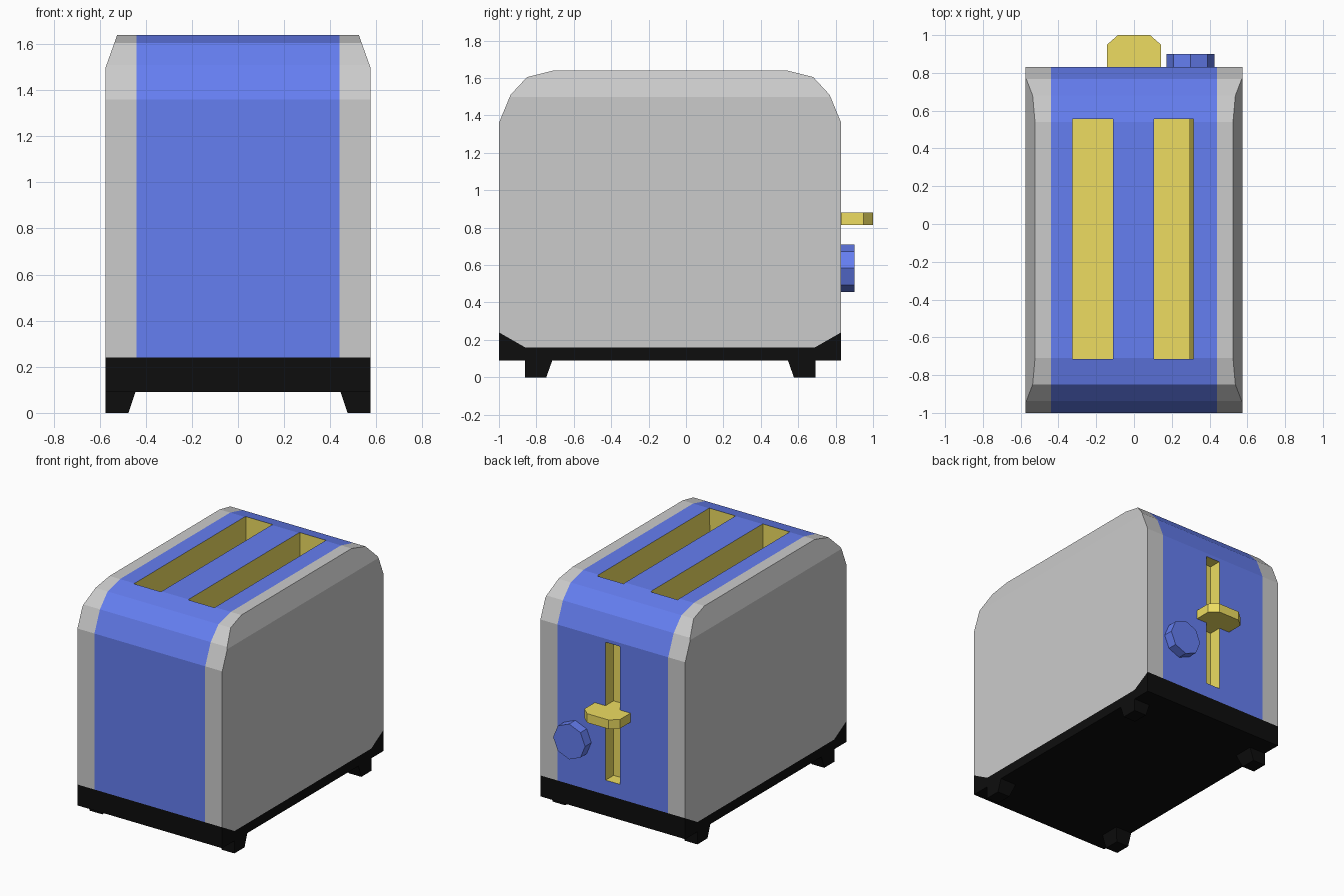
import bpy, bmesh, math
from mathutils import Matrix, Vector

if "Cube" in bpy.data.objects:
    bpy.data.objects.remove(bpy.data.objects["Cube"])


def material(name, rgb):
    m = bpy.data.materials.new(name)
    m.diffuse_color = (*rgb, 1)
    m.use_nodes = True
    m.node_tree.nodes["Principled BSDF"].inputs["Base Color"].default_value = m.diffuse_color
    return m


BLUE = material("blue", (0.13, 0.21, 0.88))
BRASS = material("brass", (0.85, 0.72, 0.12))
BLACK = material("black", (0.004, 0.004, 0.004))


def finish(name, bm, mats=(), index=0):
    bmesh.ops.recalc_face_normals(bm, faces=bm.faces)
    for f in bm.faces:
        f.material_index = index
    me = bpy.data.meshes.new(name)
    bm.to_mesh(me)
    bm.free()
    for m in mats:
        me.materials.append(m)
    ob = bpy.data.objects.new(name, me)
    bpy.context.collection.objects.link(ob)
    return ob


def prism(bm, points, offset):
    """Extrude a closed polygon of 3D points along offset."""
    f = bm.faces.new([bm.verts.new(p) for p in points])
    ext = bmesh.ops.extrude_face_region(bm, geom=[f], use_keep_orig=True)
    vs = [g for g in ext["geom"] if isinstance(g, bmesh.types.BMVert)]
    bmesh.ops.translate(bm, verts=vs, vec=offset)


def frustum(bm, low, high, z0, z1):
    """Box between two (x0, x1, y0, y1) rectangles."""
    v = [bm.verts.new((x, y, z)) for r, z in ((low, z0), (high, z1))
         for x, y in ((r[0], r[2]), (r[1], r[2]), (r[1], r[3]), (r[0], r[3]))]
    bm.faces.new(v[3::-1])
    bm.faces.new(v[4:])
    for i in range(4):
        j = (i + 1) % 4
        bm.faces.new((v[i], v[j], v[j + 4], v[i + 4]))


YC, W, CORE = -0.085, 0.575, 0.44

# Side outline of the shell, mirrored front to back
half = [(0.775, 0.16), (0.915, 0.24), (0.915, 1.36), (0.853, 1.51), (0.765, 1.605), (0.625, 1.64)]
outline = [(YC + y, z) for y, z in half] + [(YC - y, z) for y, z in reversed(half)]

# Blue centre shell
bm = bmesh.new()
prism(bm, [(-CORE, y, z) for y, z in outline], (2 * CORE, 0, 0))
shell = finish("centre_shell", bm, (BLUE, BRASS))

# Bread slots and lever track, cut from the shell
bm = bmesh.new()
frustum(bm, (-0.325, -0.11, -0.715, 0.555), (-0.325, -0.11, -0.715, 0.555), 0.55, 1.8)
frustum(bm, (0.105, 0.29, -0.715, 0.555), (0.105, 0.317, -0.715, 0.555), 0.55, 1.64 + 0.1)
frustum(bm, (-0.057, 0.057, 0.74, 0.95), (-0.057, 0.057, 0.74, 0.95), 0.345, 1.335)
cutter = finish("slot_cutter", bm, (BLUE, BRASS), 1)
cutter.hide_render = True
cutter.display_type = 'WIRE'
cut = shell.modifiers.new("slots", 'BOOLEAN')
cut.operation = 'DIFFERENCE'
cut.solver = 'EXACT'
cut.object = cutter

# Grey side panels with a chamfered top edge
for s, name in ((-1, "left_panel"), (1, "right_panel")):
    bm = bmesh.new()
    prism(bm, [(s * CORE, y, z) for y, z in outline], (s * (W - CORE), 0, 0))
    bmesh.ops.bisect_plane(bm, geom=bm.verts[:] + bm.edges[:] + bm.faces[:],
                           plane_co=(s * 0.524, 0, 1.64), plane_no=Vector((s * 0.14, 0, 0.05)).normalized(),
                           clear_outer=True)
    bmesh.ops.holes_fill(bm, edges=[e for e in bm.edges if e.is_boundary], sides=0)
    finish(name, bm)

# Black base tray with raised ends
bm = bmesh.new()
tray = [(0.915, 0.09), (0.915, 0.24), (0.775, 0.16)]
tray = [(YC + y, z) for y, z in tray] + [(YC - y, z) for y, z in reversed(tray)]
prism(bm, [(-W, y, z) for y, z in tray], (2 * W, 0, 0))
finish("base", bm, (BLACK,))

# Four tapered feet
bm = bmesh.new()
for sx in (-1, 1):
    for sy in (-1, 1):
        rects = []
        for xi, yi in ((0.475, 0.662), (0.445, 0.63)):
            xs = sorted((sx * xi, sx * W))
            ys = sorted((YC + sy * yi, YC + sy * 0.777))
            rects.append((*xs, *ys))
        frustum(bm, *rects, 0, 0.09)
finish("feet", bm, (BLACK,))

# Lever with a stem reaching into the track
bm = bmesh.new()
side = [(0.057, 0.74), (0.057, 0.832), (0.142, 0.832), (0.142, 0.95), (0.085, 1.0)]
pts = side + [(-x, y) for x, y in reversed(side)]
prism(bm, [(x, y, 0.815) for x, y in pts], (0, 0, 0.065))
finish("lever", bm, (BRASS,))

# Eight-sided browning knob
bm = bmesh.new()
bmesh.ops.create_cone(bm, cap_ends=True, segments=8, radius1=0.127, radius2=0.127, depth=0.08,
                      matrix=Matrix.Translation((0.298, 0.86, 0.583)) @ Matrix.Rotation(math.pi / 2, 4, 'X'))
finish("knob", bm, (BLUE,))
